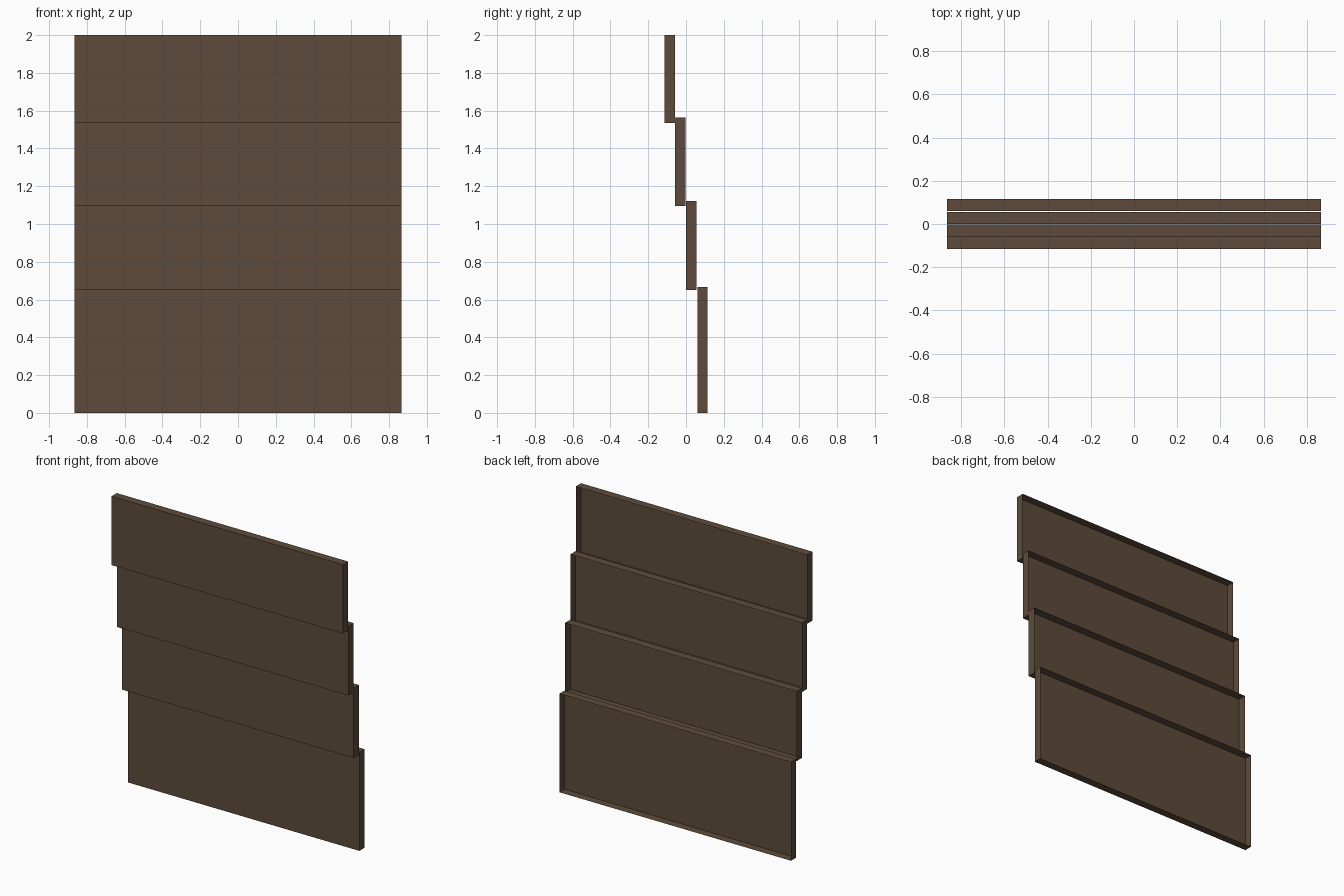
import bpy, bmesh

if "Cube" in bpy.data.objects:
    bpy.data.objects.remove(bpy.data.objects["Cube"])

# single brown paint
brown = bpy.data.materials.new("dark_brown")
brown.diffuse_color = (0.110, 0.071, 0.044, 1)
brown.use_nodes = True
brown.node_tree.nodes["Principled BSDF"].inputs["Base Color"].default_value = brown.diffuse_color

HALF_W = 0.865


def tray(name, y0, y1, z0, z1):
    """Thin sheet panel: front skin with four folded edges, open at the back."""
    bm = bmesh.new()
    bmesh.ops.create_cube(bm, size=1)
    for v in bm.verts:
        v.co.x *= 2 * HALF_W
        v.co.y = y0 if v.co.y < 0 else y1
        v.co.z = z0 if v.co.z < 0 else z1
    bm.normal_update()
    back = [f for f in bm.faces if f.normal.y > 0.9]
    bmesh.ops.delete(bm, geom=back, context='FACES_ONLY')
    me = bpy.data.meshes.new(name)
    bm.to_mesh(me)
    bm.free()
    me.materials.append(brown)
    ob = bpy.data.objects.new(name, me)
    bpy.context.collection.objects.link(ob)


# overlapping door sections, each one stepped back from the one above
tray("top_panel", -0.115, -0.059, 1.535, 2.0)
tray("upper_middle_panel", -0.058, -0.002, 1.095, 1.563)
tray("lower_middle_panel", -0.001, 0.056, 0.65, 1.122)
tray("bottom_panel", 0.060, 0.115, 0.0, 0.666)
